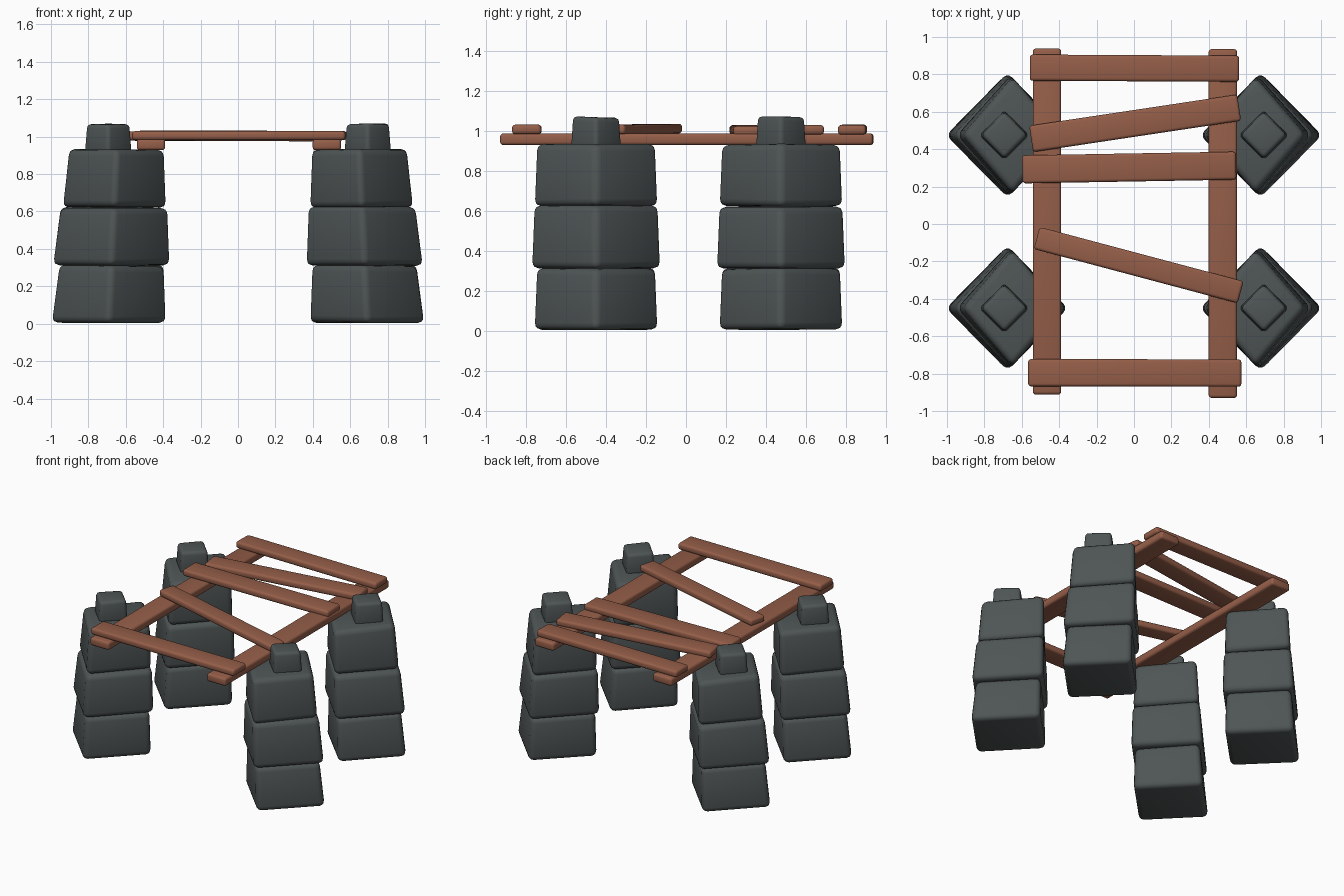
import bpy, bmesh, math, random
from mathutils import Vector

if "Cube" in bpy.data.objects:
    bpy.data.objects.remove(bpy.data.objects["Cube"])

random.seed(4)


def material(name, rgb):
    m = bpy.data.materials.new(name)
    m.diffuse_color = (*rgb, 1)
    m.use_nodes = True
    m.node_tree.nodes["Principled BSDF"].inputs["Base Color"].default_value = m.diffuse_color
    return m


STONE = material("dark grey stone", (0.077, 0.090, 0.090))
WOOD = material("reddish brown wood", (0.300, 0.112, 0.066))


def hull(name, bottom, top, mat, bevel, segments=3):
    """Rounded six-sided solid from a bottom and a top quad."""
    bm = bmesh.new()
    b = [bm.verts.new(p) for p in bottom]
    t = [bm.verts.new(p) for p in top]
    bm.faces.new(b[::-1])
    bm.faces.new(t)
    for i in range(4):
        j = (i + 1) % 4
        bm.faces.new((b[i], b[j], t[j], t[i]))
    bmesh.ops.recalc_face_normals(bm, faces=bm.faces)
    me = bpy.data.meshes.new(name)
    bm.to_mesh(me)
    bm.free()
    me.materials.append(mat)
    ob = bpy.data.objects.new(name, me)
    bpy.context.collection.objects.link(ob)
    mod = ob.modifiers.new("rounding", "BEVEL")
    mod.width, mod.segments, mod.limit_method = bevel, segments, "NONE"
    bpy.ops.object.select_all(action="DESELECT")
    bpy.context.view_layer.objects.active = ob
    ob.select_set(True)
    bpy.ops.object.modifier_apply(modifier=mod.name)
    bpy.ops.object.shade_smooth_by_angle(angle=math.radians(40))
    return ob


def diamond(inner, outer, y, half_y, z, side, wobble):
    """Diamond ring of four points; inner and outer are distances from x = 0."""
    mid = (inner + outer) / 2
    pts = [(inner, y), (mid, y - half_y), (outer, y), (mid, y + half_y)]
    return [(side * px, py, z + random.uniform(-wobble, wobble)) for px, py in pts]


# Stone blocks: inner x, outer x at the base, outer x at the top, half depth, z range
BLOCKS = [
    ("lower_block", 0.372, 1.010, 0.968, 0.322, 0.006, 0.312),
    ("middle_block", 0.352, 1.003, 0.962, 0.335, 0.312, 0.622),
    ("upper_block", 0.372, 0.950, 0.915, 0.322, 0.622, 0.930),
]

# Four stacked stone pillars with a small cap stone each
for side, sname in ((-1, "left"), (1, "right")):
    for y, yname in ((-0.45, "front"), (0.475, "back")):
        where = f"{yname}_{sname}"
        for name, inner, out0, out1, hy, z0, z1 in BLOCKS:
            hull(f"{where}_{name}",
                 diamond(inner, out0, y, hy, z0, side, 0.003),
                 diamond(inner + 0.012, out1, y, hy - 0.012, z1, side, 0.006),
                 STONE, 0.035)
        hull(f"{where}_cap_stone",
             diamond(0.56, 0.828, y, 0.134, 0.915, side, 0),
             diamond(0.572, 0.815, y, 0.124, 1.068, side, 0.005),
             STONE, 0.022)


def plank(name, a, b, width, thick):
    """Board with rounded edges from point a to point b."""
    a, b = Vector(a), Vector(b)
    d = (b - a).normalized()
    across = Vector((-d.y, d.x, 0)).normalized() * width / 2
    up = Vector((0, 0, thick / 2))
    ring = [a - across, b - across, b + across, a + across]
    hull(name, [p - up for p in ring], [p + up for p in ring], WOOD, 0.016)


# Two long side rails
plank("left_rail", (-0.465, -0.912, 0.957), (-0.465, 0.938, 0.957), 0.152, 0.058)
plank("right_rail", (0.475, -0.93, 0.957), (0.475, 0.935, 0.957), 0.152, 0.058)

# Five uneven cross planks
PLANKS = [
    ((-0.557, 0.836, 1.006), (0.562, 0.830, 1.004), 0.140),
    ((-0.550, 0.455, 1.000), (0.562, 0.622, 1.004), 0.142),
    ((-0.597, 0.292, 1.004), (0.546, 0.312, 0.998), 0.150),
    ((-0.520, -0.075, 1.010), (0.570, -0.365, 1.006), 0.122),
    ((-0.566, -0.795, 1.006), (0.574, -0.797, 1.006), 0.146),
]
for i, (a, b, w) in enumerate(PLANKS, 1):
    plank(f"cross_plank_{i}", a, b, w, 0.048)
